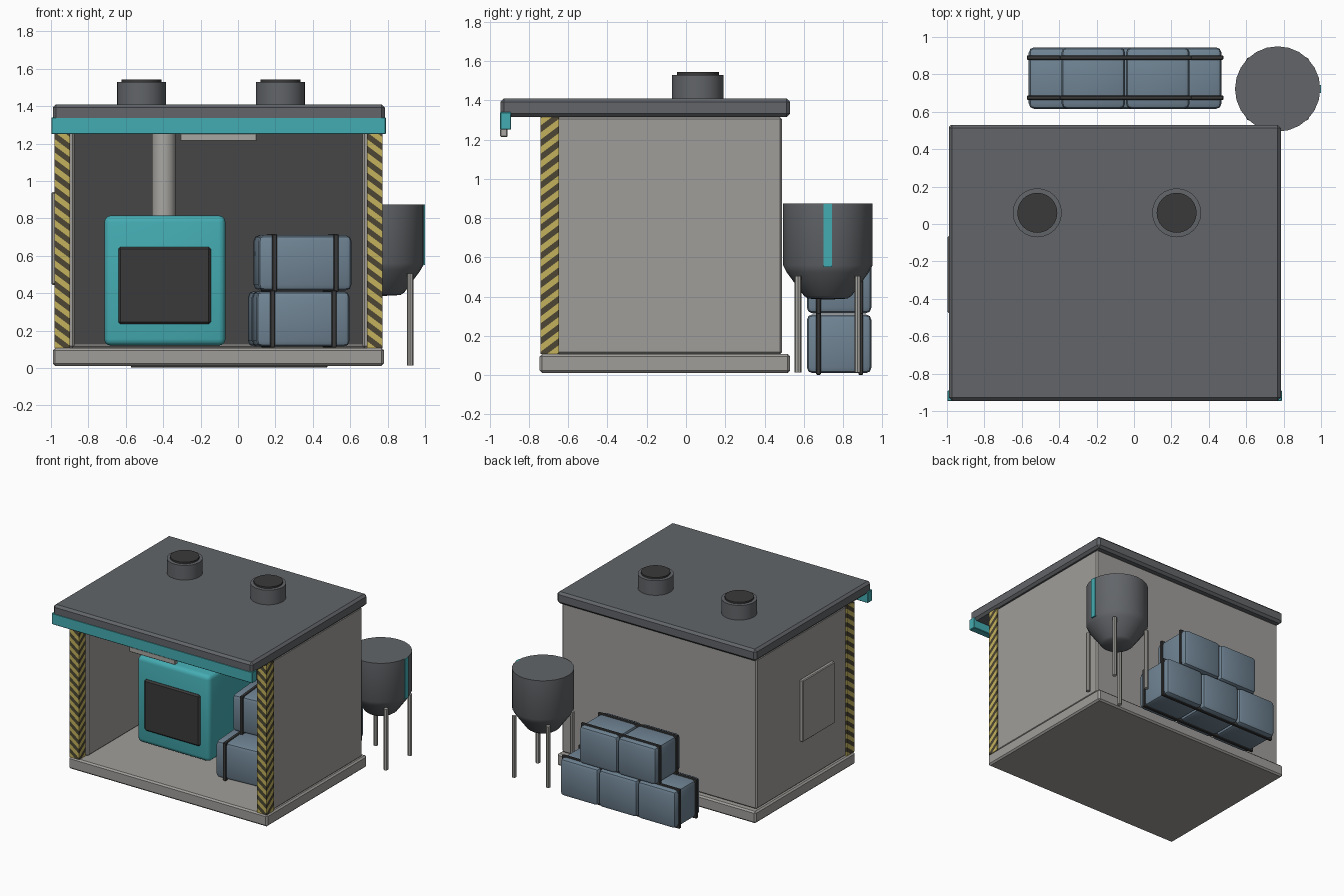
import bpy, bmesh, math
from mathutils import Vector, Matrix

if "Cube" in bpy.data.objects:
    bpy.data.objects.remove(bpy.data.objects["Cube"])


def mat(name, r, g, b):
    m = bpy.data.materials.new(name)
    lin = [(c / 255 / 12.92) if c < 10 else ((c / 255 + 0.055) / 1.055) ** 2.4 for c in (r, g, b)]
    m.diffuse_color = (*lin, 1)
    m.use_nodes = True
    m.node_tree.nodes["Principled BSDF"].inputs["Base Color"].default_value = m.diffuse_color
    return m


WALL = mat("concrete grey", 160, 158, 154)
ROOF = mat("slate grey", 98, 101, 105)
DARK = mat("charcoal", 58, 58, 58)
LINING = mat("lining dark grey", 70, 70, 70)
TEAL = mat("teal", 68, 172, 178)
BALE = mat("blue grey", 112, 132, 148)
YELLOW = mat("hazard yellow", 196, 178, 92)
STRIPE = mat("hazard dark", 76, 70, 52)
PIPE = mat("pale metal", 168, 167, 163)


def finish(name, bm, *mats, smooth=False):
    me = bpy.data.meshes.new(name)
    bm.to_mesh(me)
    bm.free()
    ob = bpy.data.objects.new(name, me)
    bpy.context.collection.objects.link(ob)
    for m in mats:
        me.materials.append(m)
    if smooth:
        bpy.ops.object.select_all(action='DESELECT')
        ob.select_set(True)
        bpy.context.view_layer.objects.active = ob
        bpy.ops.object.shade_smooth_by_angle(angle=math.radians(35))
    return ob


def box_bm(x0, x1, y0, y1, z0, z1, bevel=0.0, segs=1):
    bm = bmesh.new()
    bmesh.ops.create_cube(bm, size=1)
    bmesh.ops.scale(bm, vec=(x1 - x0, y1 - y0, z1 - z0), verts=bm.verts)
    bmesh.ops.translate(bm, vec=((x0 + x1) / 2, (y0 + y1) / 2, (z0 + z1) / 2), verts=bm.verts)
    if bevel:
        bmesh.ops.bevel(bm, geom=bm.edges[:], offset=bevel, segments=segs, profile=0.5, affect='EDGES')
    return bm


def box(name, dims, m, bevel=0.0, segs=1, turn=None):
    bm = box_bm(*dims, bevel, segs)
    if turn:  # (pivot x, pivot y, degrees)
        bmesh.ops.rotate(bm, verts=bm.verts, cent=(turn[0], turn[1], 0),
                         matrix=Matrix.Rotation(math.radians(turn[2]), 3, 'Z'))
    return finish(name, bm, m, smooth=segs > 1)


def lathe(name, profile, x, y, m, n=24):
    """Revolve (radius, z) points; ends closed when radius is 0."""
    bm = bmesh.new()
    vs = [bm.verts.new((r, 0, z)) for r, z in profile]
    es = [bm.edges.new(p) for p in zip(vs, vs[1:])]
    bmesh.ops.spin(bm, geom=vs + es, cent=(0, 0, 0), axis=(0, 0, 1),
                   angle=2 * math.pi, steps=n, use_merge=True)
    bmesh.ops.remove_doubles(bm, verts=bm.verts, dist=1e-4)
    bmesh.ops.recalc_face_normals(bm, faces=bm.faces)
    bmesh.ops.translate(bm, vec=(x, y, 0), verts=bm.verts)
    return finish(name, bm, m, smooth=True)


# Shell of the shed
box("floor_slab", (-0.99, 0.78, -0.745, 0.53, 0.012, 0.107), WALL, 0.012)
box("left_wall", (-0.97, -0.875, -0.66, 0.48, 0.107, 1.315), WALL, 0.01)
box("right_wall", (0.665, 0.765, -0.66, 0.48, 0.107, 1.315), WALL, 0.01)
box("back_wall", (-0.97, 0.765, 0.40, 0.488, 0.107, 1.315), WALL, 0.01)
box("back_lining", (-0.875, 0.665, 0.393, 0.402, 0.125, 1.31), LINING)
box("roof_slab", (-0.99, 0.785, -0.945, 0.53, 1.315, 1.41), ROOF, 0.018)
box("front_fascia", (-0.998, 0.79, -0.947, -0.89, 1.25, 1.34), TEAL, 0.004)
box("light_fixture", (-0.31, 0.10, -0.946, -0.91, 1.213, 1.255), PIPE, 0.004)
box("side_hatch", (-0.997, -0.96, -0.475, -0.065, 0.445, 0.94), WALL, 0.006)

# Hazard-striped posts, cut by slanted planes
for side, x0 in (("left", -0.98), ("right", 0.69)):
    bm = box_bm(x0, x0 + 0.083, -0.742, -0.648, 0.107, 1.315)
    n = Vector((0.75, -0.75, 1))
    pitch = 0.036
    base = n.dot(Vector((x0, -0.648, 0.107)))
    for i in range(42):
        bmesh.ops.bisect_plane(bm, geom=bm.verts[:] + bm.edges[:] + bm.faces[:],
                               plane_co=n * ((base + i * pitch) / n.length_squared), plane_no=n)
    for f in bm.faces:
        f.material_index = math.floor((n.dot(f.calc_center_median()) - base) / pitch) % 2
    finish(side + "_striped_post", bm, YELLOW, STRIPE)

# Roof vents
for i, x in enumerate((-0.517, 0.228)):
    lathe(f"roof_vent_{i}", [(0, 1.40), (0.131, 1.40), (0.131, 1.528), (0.105, 1.53), (0, 1.53)],
          x, 0.06, ROOF)
    lathe(f"vent_cap_{i}", [(0, 1.50), (0.107, 1.50), (0.107, 1.543), (0, 1.543)], x, 0.06, DARK)

# Furnace with dark door and flue
box("furnace_body", (-0.715, -0.067, -0.27, 0.33, 0.12, 0.815), TEAL, 0.035, 3)
box("furnace_door", (-0.64, -0.145, -0.285, -0.25, 0.235, 0.648), DARK, 0.012)
lathe("furnace_flue", [(0, 0.80), (0.064, 0.80), (0.064, 1.32), (0, 1.32)], -0.397, 0.03, PIPE, 20)

# Bales stacked behind the shed, two rows with long straps
W = 0.345
for row, (start, count, z) in enumerate(((-0.565, 3, 0.01), (-0.39, 2, 0.315))):
    for i in range(count):
        x = start + i * W
        box(f"outdoor_bale_{row}_{i}", (x + 0.002, x + W - 0.002, 0.615, 0.945, z, z + 0.3), BALE, 0.03, 2)
    for j, y in enumerate((0.675, 0.89)):
        box(f"outdoor_strap_{row}_{j}", (start - 0.008, start + count * W + 0.008, y - 0.012, y + 0.012,
                                         z - 0.008, z + 0.308), DARK, 0.004)

# Bales inside the shed, slightly turned
for row, (y0, count, z, cx, deg) in enumerate(((-0.42, 2, 0.115, 0.325, 4), (-0.22, 1, 0.415, 0.345, 5))):
    pivot = (cx, y0 + count * W / 2, deg)
    for i in range(count):
        y = y0 + i * W
        box(f"indoor_bale_{row}_{i}", (cx - 0.25, cx + 0.25, y + 0.002, y + W - 0.002, z, z + 0.295),
            BALE, 0.03, 2, pivot)
    for j, x in enumerate((cx - 0.165, cx + 0.165)):
        box(f"indoor_strap_{row}_{j}", (x - 0.013, x + 0.013, y0 - 0.008, y0 + count * W + 0.008,
                                        z - 0.006, z + 0.301), DARK, 0.004, 1, pivot)

# Hopper tank on four legs
TX, TY = 0.768, 0.722
lathe("tank_hopper", [(0, 0.385), (0.10, 0.39), (0.122, 0.405), (0.21, 0.525), (0.228, 0.56),
                      (0.228, 0.875), (0, 0.875)], TX, TY, ROOF)
box("tank_gauge_strip", (0.985, 1.0, TY - 0.022, TY + 0.022, 0.55, 0.875), TEAL)
for i, (sx, sy) in enumerate(((-1, -1), (1, -1), (-1, 1), (1, 1))):
    lathe(f"tank_leg_{i}", [(0, 0.013), (0.017, 0.013), (0.017, 0.505), (0, 0.505)],
          TX + sx * 0.152, TY + sy * 0.152, PIPE, 8)
